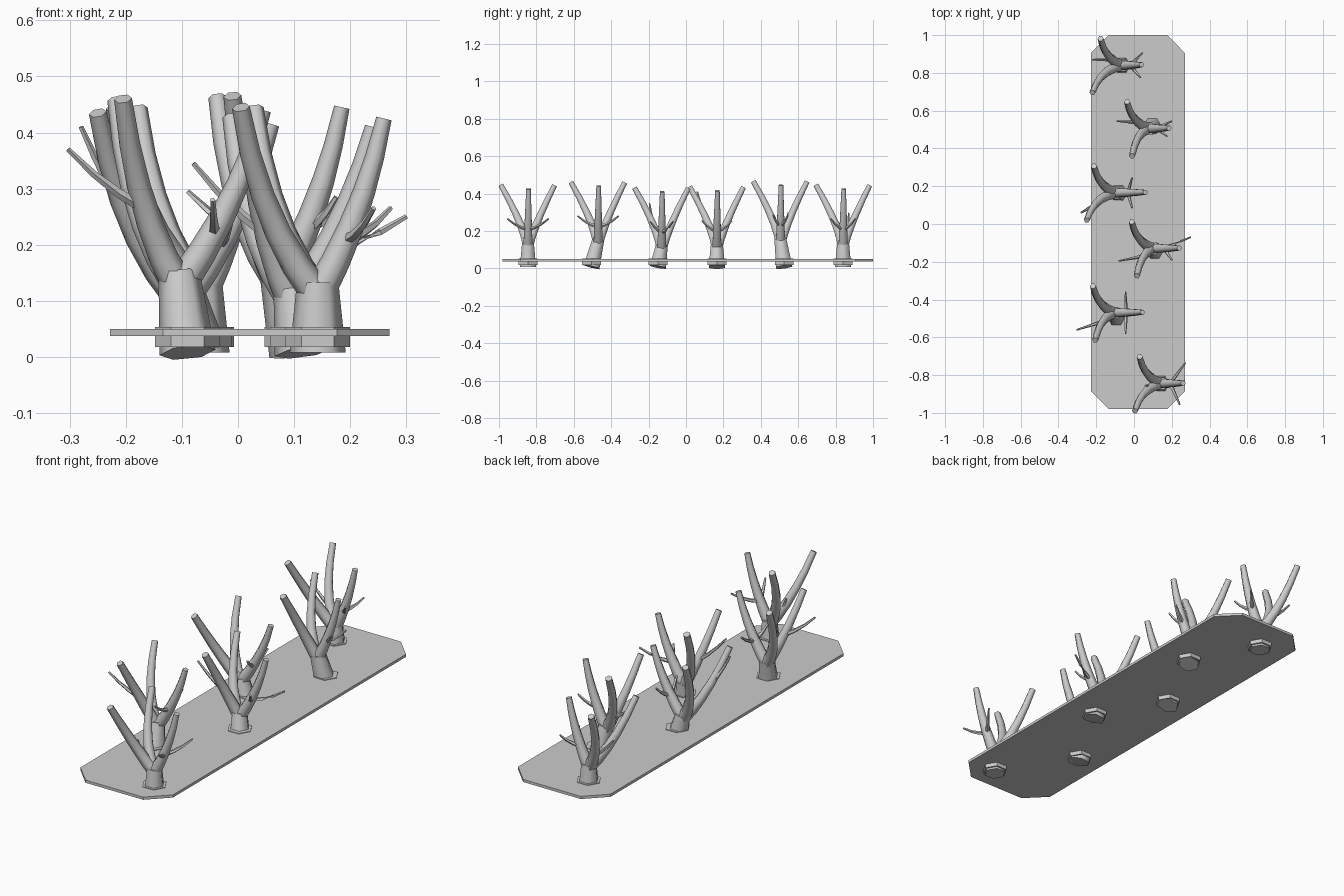
import bpy, bmesh, math
from mathutils import Vector

if "Cube" in bpy.data.objects:
    bpy.data.objects.remove(bpy.data.objects["Cube"])

def make_object(name, bm, smooth=False):
    bmesh.ops.recalc_face_normals(bm, faces=bm.faces[:])
    me = bpy.data.meshes.new(name)
    bm.to_mesh(me)
    bm.free()
    ob = bpy.data.objects.new(name, me)
    bpy.context.collection.objects.link(ob)
    if smooth:
        bpy.context.view_layer.objects.active = ob
        ob.select_set(True)
        bpy.ops.object.shade_smooth_by_angle(angle=math.radians(65))
        ob.select_set(False)
    return ob

def bow(a, m, b, t):
    # quadratic curve through its middle point
    c = 2 * m - (a + b) / 2
    return a * (1 - t) ** 2 + c * 2 * t * (1 - t) + b * t * t

def tube(bm, pts, r0, r1, sides=6):
    # tapered, capped sweep along points
    rings, n = [], len(pts)
    for i, p in enumerate(pts):
        d = (pts[min(i + 1, n - 1)] - pts[max(i - 1, 0)]).normalized()
        ref = Vector((1, 0, 0)) if abs(d.x) < 0.85 else Vector((0, 1, 0))
        u = (ref - d * ref.dot(d)).normalized()
        v = d.cross(u)
        r = r0 + (r1 - r0) * i / (n - 1)
        angles = [k * math.tau / sides for k in range(sides)]
        rings.append([bm.verts.new(p + r * (u * math.cos(a) + v * math.sin(a))) for a in angles])
    for a, b in zip(rings, rings[1:]):
        for k in range(sides):
            j = (k + 1) % sides
            bm.faces.new((a[k], a[j], b[j], b[k]))
    bm.faces.new(rings[0][::-1])
    bm.faces.new(rings[-1])

# Base plate: a slab with its four corners clipped
bm = bmesh.new()
bmesh.ops.create_cube(bm, size=1)
upright = [e for e in bm.edges if abs(e.verts[0].co.z - e.verts[1].co.z) > 0.5]
bmesh.ops.scale(bm, vec=(0.498, 0.498, 0.013), verts=bm.verts)
bmesh.ops.bevel(bm, geom=upright, offset=0.094, segments=1, affect='EDGES')
bmesh.ops.scale(bm, vec=(1, 1.98 / 0.498, 1), verts=bm.verts)
for v in bm.verts:  # keep the clips short along the length
    if abs(v.co.y) < 0.95:
        v.co.y = math.copysign(0.895, v.co.y)
bmesh.ops.translate(bm, vec=(0.021, 0.01, 0.0435), verts=bm.verts)
make_object("base_plate", bm)

# Fork point, foot shift, reach of limbs B and C, twig reach and spread, side twig tip
plants = [
    ((-.065, .84, .125), (0, 0), -.155, .105, .11, .065, (-.22, .87, .295)),
    ((.075, .505, .145), (.03, .02), -.085, .11, .125, .04, (-.09, .545, .295)),
    ((-.1, .165, .115), (.03, 0), -.15, .16, .09, .08, (-.28, .06, .41)),
    ((.1, -.13, .11), (.015, -.02), -.085, .14, .2, .06, (-.08, -.195, .345)),
    ((-.105, -.47, .14), (.015, -.035), -.1, .15, .06, .11, (-.303, -.56, .37)),
    ((.142, -.845, .125), (0, 0), -.137, .118, .13, .11, (.06, -.855, .25)),
]
# how far along x, y, z the middle of each limb sits
mids = [(.65, .37, .43), (.62, .33, .43), (.6, .5, .48)]

for i, (fork, shift, reach_b, reach_c, twig_x, twig_y, side_tip) in enumerate(plants, 1):
    fork, side_tip = Vector(fork), Vector(side_tip)
    foot = Vector((fork.x + shift[0], fork.y + shift[1], 0))
    up = Vector((0, 0, 1))

    # Hexagonal collar through the plate
    bm = bmesh.new()
    tube(bm, [foot + up * .018, foot + up * .053], .058, .058)
    make_object(f"collar_{i}", bm)

    # Tapered trunk
    bm = bmesh.new()
    tube(bm, [foot + up * .008, fork + up * .008], .05, .037)
    make_object(f"trunk_{i}", bm, True)

    # Three bowed limbs: back, front and side
    bm = bmesh.new()
    start = fork - up * .015
    paths = []
    for k, (dx, dy, dz) in enumerate([(-.112, .142, .318), (reach_b, -.145, .32),
                                      (reach_c, .003, .3)]):
        tip = fork + Vector((dx, dy, dz))
        mid = Vector([s + (e - s) * f for s, e, f in zip(start, tip, mids[k])])
        paths.append((start, mid, tip))
        tube(bm, [bow(*paths[k], t / 5) for t in range(6)], .029, .014 if k == 2 else .016)
    make_object(f"limbs_{i}", bm, True)

    # Thin twigs: a pair on the side limb, one on the nearer bowed limb
    bm = bmesh.new()
    near = paths[0] if side_tip.y > fork.y else paths[1]
    twigs = [(near, (side_tip.z - .15) / .45, side_tip)]
    for s in (1, -1):
        reach = twig_x if s > 0 else min(twig_x, .1)
        twigs.append((paths[2], .33, fork + Vector((reach, s * twig_y, .14))))
    for path, t, tip in twigs:
        a = bow(*path, t)
        m = (a + tip) / 2 - up * .01
        tube(bm, [bow(a, m, tip, s / 3) for s in range(4)], .011, .0045, 5)
    make_object(f"twigs_{i}", bm, True)
